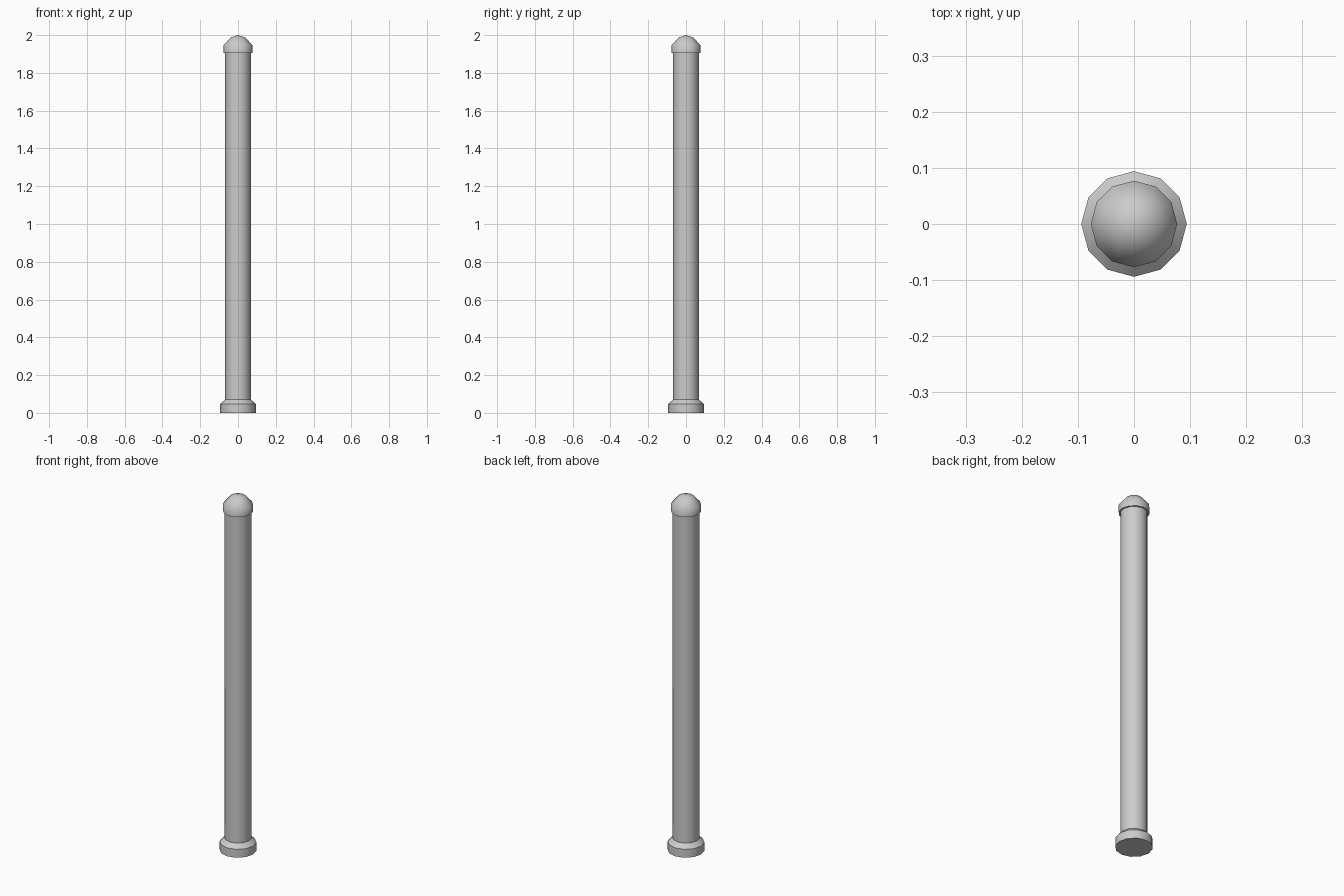
import bpy, bmesh, math

if "Cube" in bpy.data.objects:
    bpy.data.objects.remove(bpy.data.objects["Cube"])

SIDES = 12


def lathe(name, profile, angle=40):
    """Revolve (radius, z) points into a closed 12-sided solid."""
    bm = bmesh.new()
    rings = []
    for r, z in profile:
        if r == 0:
            rings.append([bm.verts.new((0, 0, z))] * SIDES)
        else:
            rings.append([bm.verts.new((r * math.cos(math.tau * i / SIDES),
                                        r * math.sin(math.tau * i / SIDES), z))
                          for i in range(SIDES)])
    for a, b in zip(rings, rings[1:]):
        for i in range(SIDES):
            j = (i + 1) % SIDES
            bm.faces.new(list(dict.fromkeys((a[i], a[j], b[j], b[i]))))
    # flat ends where the profile does not close on the axis
    if profile[0][0] > 0:
        bm.faces.new(rings[0][::-1])
    if profile[-1][0] > 0:
        bm.faces.new(rings[-1])
    bmesh.ops.recalc_face_normals(bm, faces=bm.faces[:])
    mesh = bpy.data.meshes.new(name)
    bm.to_mesh(mesh)
    bm.free()
    obj = bpy.data.objects.new(name, mesh)
    bpy.context.collection.objects.link(obj)
    bpy.ops.object.select_all(action='DESELECT')
    obj.select_set(True)
    bpy.context.view_layer.objects.active = obj
    bpy.ops.object.shade_smooth_by_angle(angle=math.radians(angle))
    return obj


# Foot collar with a chamfered upper rim
lathe("base_collar", [(0.094, 0), (0.094, 0.047), (0.069, 0.07)])

# Straight shaft
lathe("post_shaft", [(0.068, 0.06), (0.068, 1.915)])

# Domed cap overhanging the shaft
lathe("dome_cap", [(0.077, 1.905), (0.077, 1.945), (0.04, 1.987), (0, 2.0)], 60)
